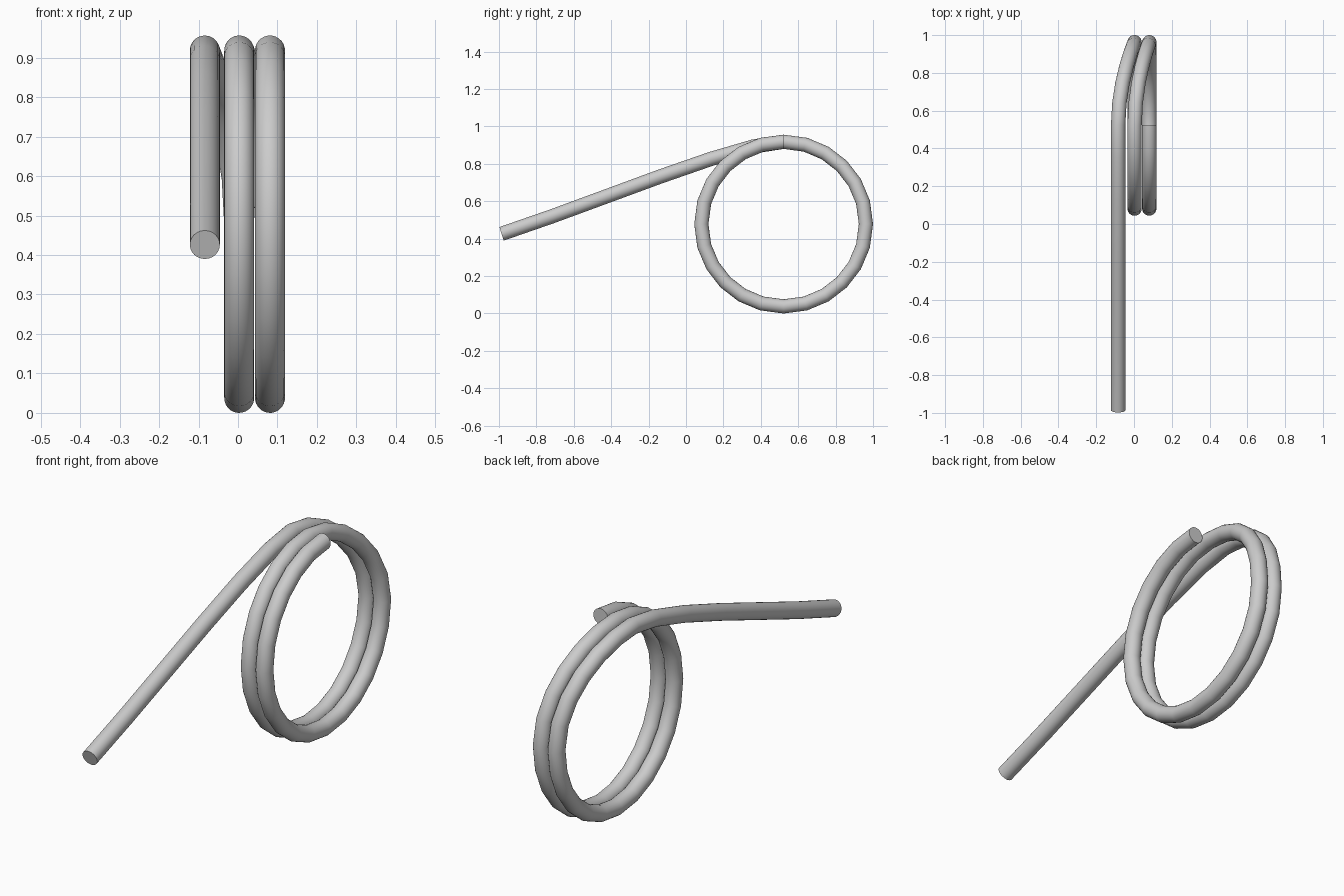
import bpy
import math
from mathutils import Vector

if "Cube" in bpy.data.objects:
    bpy.data.objects.remove(bpy.data.objects["Cube"])

R, TUBE = 0.44, 0.038            # coil radius, wire radius
CY, CZ = 0.522, 0.478            # coil centre
X_ARM, X_1, X_2 = -0.084, 0.003, 0.081
H = R * 0.5523                   # handle length for a quarter circle

# Wire path: straight arm end, then two turns in quarter-circle knots
curve = bpy.data.curves.new("coil_spring", 'CURVE')
curve.dimensions = '3D'
curve.resolution_u = 6
curve.bevel_depth = TUBE
curve.bevel_resolution = 10
curve.use_fill_caps = True

spline = curve.splines.new('BEZIER')
spline.bezier_points.add(9)
knots = spline.bezier_points
for p in knots:
    p.handle_left_type = p.handle_right_type = 'FREE'

xs = [X_ARM] + [X_1] * 4 + [X_2] * 4
for k, x in enumerate(xs):
    a = k * math.pi / 2
    co = Vector((x, CY + R * math.sin(a), CZ + R * math.cos(a)))
    tangent = Vector((0, math.cos(a), -math.sin(a))) * H
    p = knots[k + 1]
    p.co, p.handle_left, p.handle_right = co, co - tangent, co + tangent

# Arm end aims at the first coil knot's handle
arm = Vector((X_ARM, -0.986, 0.426))
step = (knots[1].co - arm) / 3
knots[0].co, knots[0].handle_left, knots[0].handle_right = arm, arm - step, arm + step

spring = bpy.data.objects.new("coil_spring", curve)
bpy.context.collection.objects.link(spring)

# Turn the wire into a mesh with smooth sides and crisp ends
bpy.context.view_layer.objects.active = spring
spring.select_set(True)
bpy.ops.object.convert(target='MESH')
bpy.ops.object.shade_smooth_by_angle(angle=math.radians(40))
